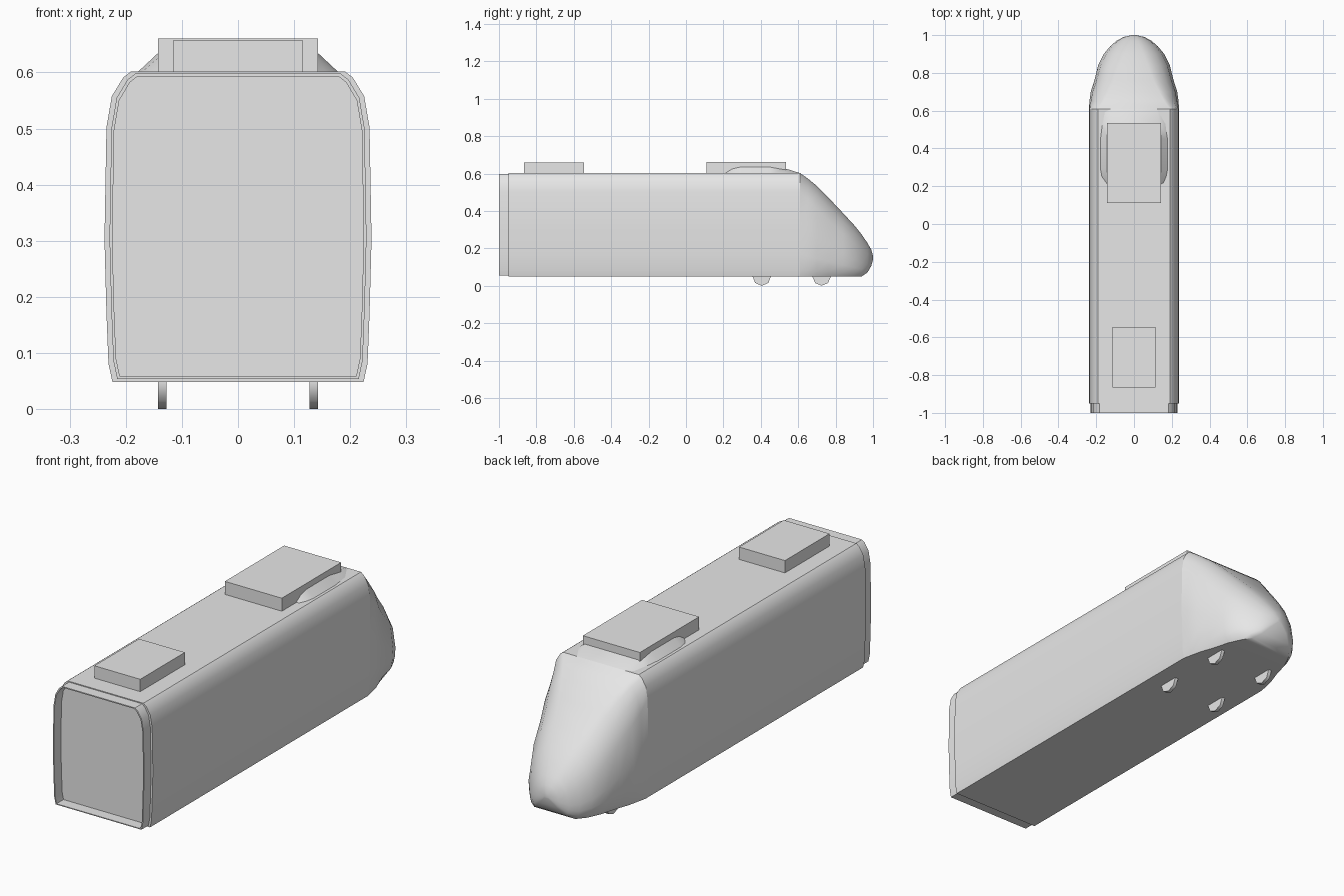
import bpy, bmesh, math
from mathutils import Matrix

cube = bpy.data.objects.get("Cube")
if cube:
    bpy.data.objects.remove(cube, do_unlink=True)

grey = bpy.data.materials.new("light_grey")
grey.use_nodes = True
grey.diffuse_color = (0.8, 0.8, 0.8, 1)
grey.node_tree.nodes["Principled BSDF"].inputs["Base Color"].default_value = (0.8, 0.8, 0.8, 1)

# Half sections as (share of half width, share of height): boxy body and rounded tip
BOXY = [(.94, 0), (.97, .06), (.985, .22), (1, .46), (.985, .82), (.945, .92), (.86, .98), (.8, 1)]
ROUND = [(.8, 0), (.93, .08), (.98, .17), (1, .3), (.9, .6), (.66, .83), (.42, .94), (.2, .99)]


def finish(bm, name, angle=None):
    bmesh.ops.recalc_face_normals(bm, faces=bm.faces)
    mesh = bpy.data.meshes.new(name)
    bm.to_mesh(mesh)
    bm.free()
    mesh.materials.append(grey)
    obj = bpy.data.objects.new(name, mesh)
    bpy.context.collection.objects.link(obj)
    if angle:
        bpy.ops.object.select_all(action='DESELECT')
        obj.select_set(True)
        bpy.context.view_layer.objects.active = obj
        bpy.ops.object.shade_smooth_by_angle(angle=math.radians(angle))
    return obj


def section(y, w, low, high, blend=0):
    half = []
    for (bx, bz), (rx, rz) in zip(BOXY, ROUND):
        x, z = bx + (rx - bx) * blend, bz + (rz - bz) * blend
        half.append((w * x, y, low + (high - low) * z))
    return half + [(-x, y, z) for x, y, z in reversed(half)]


def loft(name, rings, angle=35, caps=(True, True)):
    bm = bmesh.new()
    loops = [[bm.verts.new(p) for p in ring] for ring in rings]
    n = len(rings[0])
    for a, b in zip(loops, loops[1:]):
        for i in range(n):
            j = (i + 1) % n
            bm.faces.new((a[i], a[j], b[j], b[i]))
    if caps[0]:
        bm.faces.new(loops[0])
    if caps[1]:
        bm.faces.new(loops[-1])
    return finish(bm, name, angle)


def box(name, x, y0, y1, z0, z1):
    bm = bmesh.new()
    bmesh.ops.create_cube(bm, size=1, matrix=Matrix.Translation((0, (y0 + y1) / 2, (z0 + z1) / 2))
                          @ Matrix.Diagonal((2 * x, y1 - y0, z1 - z0, 1)))
    return finish(bm, name)


# Carriage body
loft("carriage_body", [section(y, .238, .048, .602) for y in (-.95, .61)], caps=(True, False))

# Open gangway collar around the recessed end wall
loft("gangway_collar", [section(-.95, .224, .058, .593), section(-1, .224, .058, .593),
                        section(-1, .229, .054, .598), section(-.95, .229, .054, .598)],
     caps=(False, False))

# Streamlined nose: y, half width, underside, top
stations = [(.61, .238, .048, .602), (.65, .236, .048, .575), (.7, .229, .048, .535),
            (.76, .21, .048, .475), (.84, .19, .048, .39), (.9, .16, .048, .325),
            (.94, .127, .05, .275), (.97, .092, .07, .23), (.99, .055, .105, .195),
            (1, .012, .14, .16)]
loft("nose", [section(*s, blend=((s[0] - .61) / .39) ** .7) for s in stations], 45, (False, True))

# Roof equipment boxes
box("front_roof_box", .143, .11, .535, .6, .661)
box("rear_roof_box", .115, -.865, -.545, .6, .658)

# Sloped fairing beside the front roof box: y, base half width, top half width, top
fairing = [(.21, .16, .14, .602), (.25, .178, .14, .628), (.29, .185, .14, .637),
           (.45, .185, .14, .637), (.53, .175, .135, .627), (.61, .16, .12, .602)]
loft("roof_fairing", [[(-b, y, .595), (b, y, .595), (t, y, z), (-t, y, z)]
                      for y, b, t, z in fairing], 30)

# Wheels, mostly hidden in the underside
for side, x in (("left", .135), ("right", -.135)):
    for place, y in (("rear", .405), ("front", .725)):
        bm = bmesh.new()
        bmesh.ops.create_cone(bm, cap_ends=True, segments=8, radius1=.049, radius2=.049, depth=.016,
                              matrix=Matrix.Translation((x, y, .049)) @ Matrix.Rotation(math.pi / 2, 4, 'Y'))
        finish(bm, f"{place}_{side}_wheel", 50)
